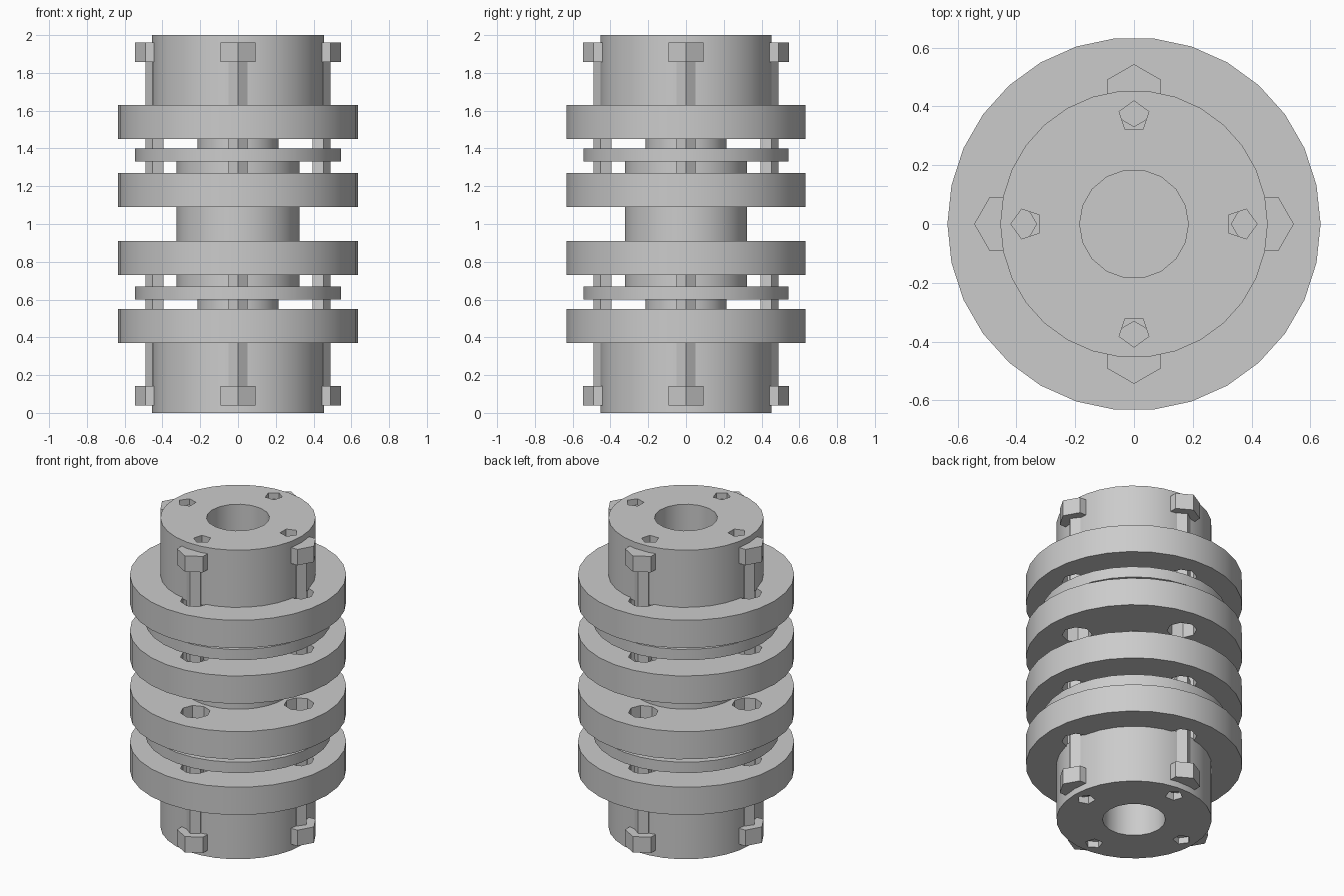
import bpy
from math import sin, cos, pi, radians
from mathutils import Matrix

cube = bpy.data.objects.get("Cube")
if cube:
    bpy.data.objects.remove(cube)

steel = bpy.data.materials.new("steel_grey")
steel.use_nodes = True
grey = (0.6, 0.6, 0.6, 1)
steel.diffuse_color = grey
steel.node_tree.nodes["Principled BSDF"].inputs["Base Color"].default_value = grey


def prism(name, radius, z0, z1, sides, dist=0, angle=0):
    """Upright prism with one corner facing away from the axis."""
    ring = [(dist + radius * cos(2 * pi * i / sides),
             radius * sin(2 * pi * i / sides)) for i in range(sides)]
    verts = [(x, y, z) for z in (z0, z1) for x, y in ring]
    faces = [list(range(sides))[::-1], list(range(sides, 2 * sides))]
    for i in range(sides):
        j = (i + 1) % sides
        faces.append((i, j, j + sides, i + sides))
    mesh = bpy.data.meshes.new(name)
    mesh.from_pydata(verts, [], faces)
    mesh.transform(Matrix.Rotation(angle, 4, 'Z'))
    mesh.materials.append(steel)
    obj = bpy.data.objects.new(name, mesh)
    bpy.context.collection.objects.link(obj)
    return obj


def cut(obj, cutters):
    """Subtract the cutters, then remove them."""
    for c in cutters:
        mod = obj.modifiers.new("cut", 'BOOLEAN')
        mod.operation, mod.solver, mod.object = 'DIFFERENCE', 'EXACT', c
    bpy.context.view_layer.update()
    graph = bpy.context.evaluated_depsgraph_get()
    mesh = bpy.data.meshes.new_from_object(obj.evaluated_get(graph))
    obj.modifiers.clear()
    obj.data = mesh
    for c in cutters:
        bpy.data.objects.remove(c)


quarters = [k * pi / 2 for k in range(4)]
BOLT, ROD = 0.437, 0.053     # bolt circle and rod radius
parts = []

# Central spacer tube joining both halves
parts.append(prism("spacer", 0.325, 0.67, 1.33, 30))

for side in ("lower", "upper"):
    def z(a, b):
        return (a, b) if side == "lower" else (2 - b, 2 - a)

    def add(name, r, a, b, n, dist=0, ang=0):
        return prism(f"{side}_{name}", r, *z(a, b), n, dist, ang)

    # Hub with a blind bore and four small set screw sockets
    hub = add("hub", 0.455, 0, 0.38, 30)
    cut(hub, [add("bore", 0.185, -0.1, 0.5, 18)] +
        [add("socket", ROD, -0.1, 0.05, 5, 0.366, q) for q in quarters])

    # Flanges with clearance holes
    outer = add("outer_flange", 0.635, 0.37, 0.55, 30)
    cut(outer, [add("bore", 0.185, 0.2, 0.7, 18)] +
        [add("hole", 0.088, 0.2, 0.7, 8, BOLT, q) for q in quarters])
    inner = add("inner_flange", 0.635, 0.73, 0.91, 30)
    cut(inner, [add("hole", 0.088, 0.7, 1, 8, BOLT, q) for q in quarters])

    # Hub nose and flexible disc pack
    nose = add("hub_nose", 0.215, 0.54, 0.61, 24)
    disc = add("disc_pack", 0.545, 0.60, 0.67, 30)
    parts += [hub, outer, inner, nose, disc]

    # Bolts with hexagonal heads
    for i, q in enumerate(quarters):
        parts.append(add(f"bolt_rod_{i + 1}", ROD, 0.10, 0.76, 5, BOLT, q))
        parts.append(add(f"bolt_head_{i + 1}", 0.107, 0.04, 0.143, 6, BOLT, q))

# Smooth the round parts, keep edges sharp
bpy.ops.object.select_all(action='DESELECT')
for p in parts:
    p.select_set(True)
bpy.context.view_layer.objects.active = parts[0]
bpy.ops.object.shade_smooth_by_angle(angle=radians(30))
